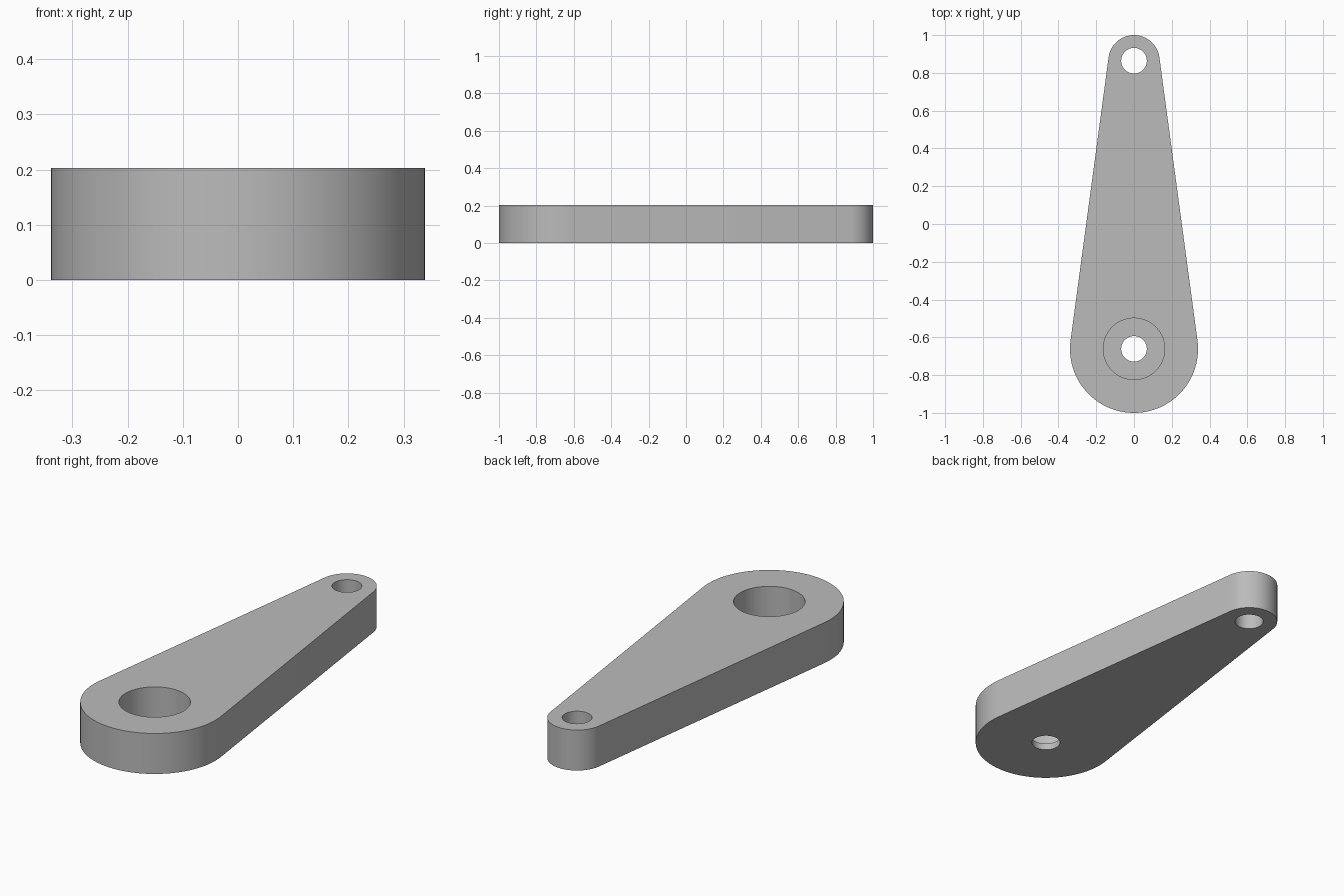
import bpy, bmesh
from math import pi, sin, cos, asin

cube = bpy.data.objects.get("Cube")
if cube:
    bpy.data.objects.remove(cube, do_unlink=True)

U = 2 / 29.5                      # radius of the pin holes, the base unit
BIG_R, TIP_R, BORE_R = 5 * U, 2 * U, 2.4 * U
HEIGHT, FLOOR = 3 * U, 0.5 * U
BIG_Y, TIP_Y = BIG_R - 1, 1 - TIP_R

grey = bpy.data.materials.new("plain grey")
grey.use_nodes = True
colour = (0.5, 0.5, 0.5, 1)
grey.diffuse_color = colour
grey.node_tree.nodes["Principled BSDF"].inputs["Base Color"].default_value = colour


def arc(radius, y, start, end, steps):
    """Points along an arc centred on the lever's axis."""
    angles = [start + (end - start) * i / steps for i in range(steps + 1)]
    return [(radius * cos(a), y + radius * sin(a)) for a in angles]


def prism(name, outline, bottom, top):
    """Extrude a flat outline upwards into a solid."""
    bm = bmesh.new()
    face = bm.faces.new([bm.verts.new((x, y, bottom)) for x, y in outline])
    new = bmesh.ops.extrude_face_region(bm, geom=[face])["geom"]
    verts = [v for v in new if isinstance(v, bmesh.types.BMVert)]
    bmesh.ops.translate(bm, verts=verts, vec=(0, 0, top - bottom))
    bmesh.ops.recalc_face_normals(bm, faces=bm.faces)
    mesh = bpy.data.meshes.new(name)
    bm.to_mesh(mesh)
    bm.free()
    mesh.materials.append(grey)
    obj = bpy.data.objects.new(name, mesh)
    bpy.context.collection.objects.link(obj)
    return obj


# Tapered lever body: two round ends joined by tangent sides
tilt = asin((BIG_R - TIP_R) / (TIP_Y - BIG_Y))
outline = (arc(TIP_R, TIP_Y, tilt, pi - tilt, 40)
           + arc(BIG_R, BIG_Y, pi - tilt, 2 * pi + tilt, 64))
lever = prism("lever_arm", outline, 0, HEIGHT)
bpy.ops.object.select_all(action="DESELECT")
bpy.context.view_layer.objects.active = lever
lever.select_set(True)

# Tip pin hole, pivot hole and the deep counterbore above the pivot
for name, radius, y, bottom in (("tip_hole", U, TIP_Y, -U),
                                ("counterbore", BORE_R, BIG_Y, FLOOR),
                                ("pivot_hole", U, BIG_Y, -U)):
    cutter = prism(name, arc(radius, y, 0, 2 * pi, 64)[:-1], bottom, HEIGHT + U)
    cutter.hide_render = True
    cut = lever.modifiers.new(name, "BOOLEAN")
    cut.operation = "DIFFERENCE"
    cut.solver = "EXACT"
    cut.object = cutter
    bpy.ops.object.modifier_apply(modifier=cut.name)
    bpy.data.objects.remove(cutter, do_unlink=True)

bpy.ops.object.shade_smooth_by_angle(angle=pi / 6)
